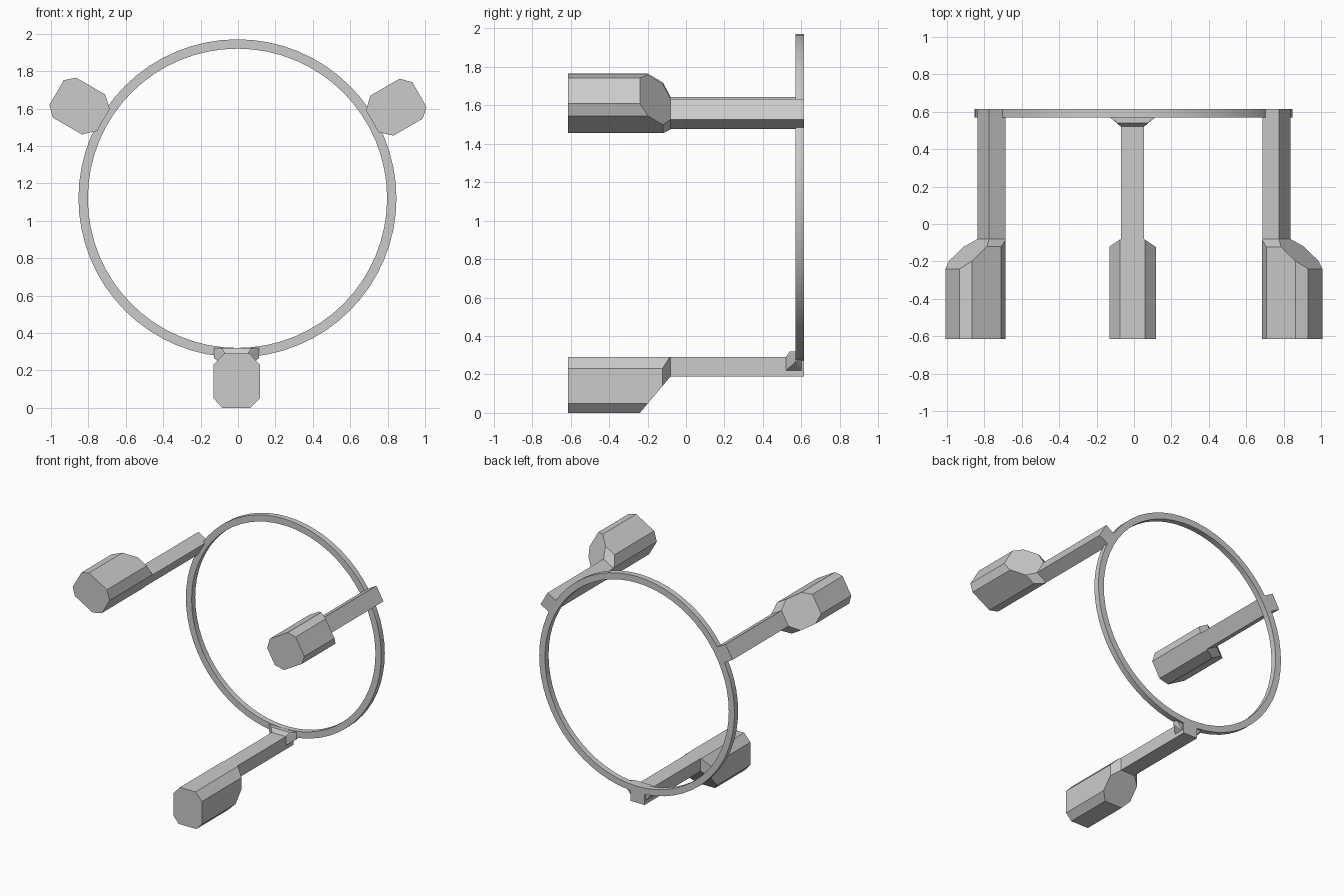
import bpy
import bmesh
from math import radians
from mathutils import Matrix, Vector

cube = bpy.data.objects.get("Cube")
if cube:
    bpy.data.objects.remove(cube, do_unlink=True)

grey = bpy.data.materials.new("plain_grey")
grey.use_nodes = True
colour = (0.6, 0.6, 0.6, 1)
grey.diffuse_color = colour
grey.node_tree.nodes["Principled BSDF"].inputs["Base Color"].default_value = colour

CENTRE = Vector((-0.003, 0, 1.12))
FRONT, BACK, NECK = -0.615, 0.615, -0.08
RING_FRONT = 0.57


def finish(name, bm, angle=0):
    """Turn a bmesh into an object, rotated about the ring's axis."""
    turn = (Matrix.Translation(CENTRE) @ Matrix.Rotation(radians(angle), 4, 'Y')
            @ Matrix.Translation(-CENTRE))
    bmesh.ops.transform(bm, matrix=turn, verts=bm.verts)
    bmesh.ops.recalc_face_normals(bm, faces=bm.faces)
    mesh = bpy.data.meshes.new(name)
    bm.to_mesh(mesh)
    bm.free()
    mesh.materials.append(grey)
    obj = bpy.data.objects.new(name, mesh)
    bpy.context.collection.objects.link(obj)
    return obj


def prism(profile, y0, y1):
    """Extrude an x-z profile from y0 to y1."""
    bm = bmesh.new()
    face = bm.faces.new([bm.verts.new((x, y0, z)) for x, z in profile])
    moved = bmesh.ops.extrude_face_region(bm, geom=[face])["geom"]
    # the starting face is kept as the closed front cap
    verts = [v for v in moved if isinstance(v, bmesh.types.BMVert)]
    bmesh.ops.translate(bm, vec=(0, y1 - y0, 0), verts=verts)
    if not face.is_valid:
        bmesh.ops.holes_fill(bm, edges=bm.edges)
    return bm


def slice_off(bm, point, normal):
    """Remove everything beyond a plane and cap the cut."""
    geom = list(bm.verts) + list(bm.edges) + list(bm.faces)
    cut = bmesh.ops.bisect_plane(bm, geom=geom, plane_co=point, plane_no=normal,
                                 clear_outer=True)["geom_cut"]
    edges = [e for e in cut if isinstance(e, bmesh.types.BMEdge)]
    bmesh.ops.edgeloop_fill(bm, edges=edges)


# Three identical arms with chamfered pods
POD = [(-0.085, 0), (0.068, 0), (0.117, 0.05), (0.117, 0.23),
       (0.06, 0.29), (-0.075, 0.29), (-0.13, 0.23), (-0.13, 0.05)]
ARM = [(-0.07, 0.19), (0.053, 0.19), (0.053, 0.29), (-0.07, 0.29)]

for place, angle in (("lower", 0), ("upper_left", -120), ("upper_right", 120)):
    pod = prism(POD, FRONT, NECK)
    slice_off(pod, (0, -0.24, 0), (0, 0.19, -0.16))
    slice_off(pod, (-0.07, NECK, 0), (-0.04, 0.06, 0))
    slice_off(pod, (0.053, NECK, 0), (0.04, 0.06, 0))
    finish(place + "_pod", pod, angle)
    finish(place + "_arm", prism(ARM, NECK - 0.02, BACK), angle)

# Flared bracket joining the lower arm to the ring
bracket = bmesh.new()
for x, side in ((-0.008, -1), (-0.008, 1)):
    for half, y, z in ((0.061, 0.52, 0.22), (0.061, 0.52, 0.29),
                       (0.08, 0.54, 0.32), (0.12, RING_FRONT, 0.32),
                       (0.12, RING_FRONT, 0.265), (0.12, 0.6, 0.29),
                       (0.061, 0.6, 0.22)):
        bracket.verts.new((x + side * half, y, z))
bmesh.ops.convex_hull(bracket, input=bracket.verts)
bmesh.ops.dissolve_limit(bracket, angle_limit=radians(1),
                         verts=bracket.verts, edges=bracket.edges)
finish("ring_bracket", bracket)

# Ring: a rectangular section spun around the centre
ring = bmesh.new()
section = [ring.verts.new(CENTRE + Vector((r, y, 0)))
           for r, y in ((0.8, RING_FRONT), (0.85, RING_FRONT),
                        (0.85, BACK), (0.8, BACK))]
edges = [ring.edges.new((section[i], section[i - 1])) for i in range(4)]
bmesh.ops.spin(ring, geom=section + edges, cent=CENTRE, axis=(0, 1, 0),
               angle=radians(360), steps=64)
bmesh.ops.remove_doubles(ring, verts=ring.verts, dist=0.0001)
hoop = finish("ring", ring)
bpy.ops.object.select_all(action='DESELECT')
hoop.select_set(True)
bpy.context.view_layer.objects.active = hoop
bpy.ops.object.shade_smooth_by_angle(angle=radians(30))
